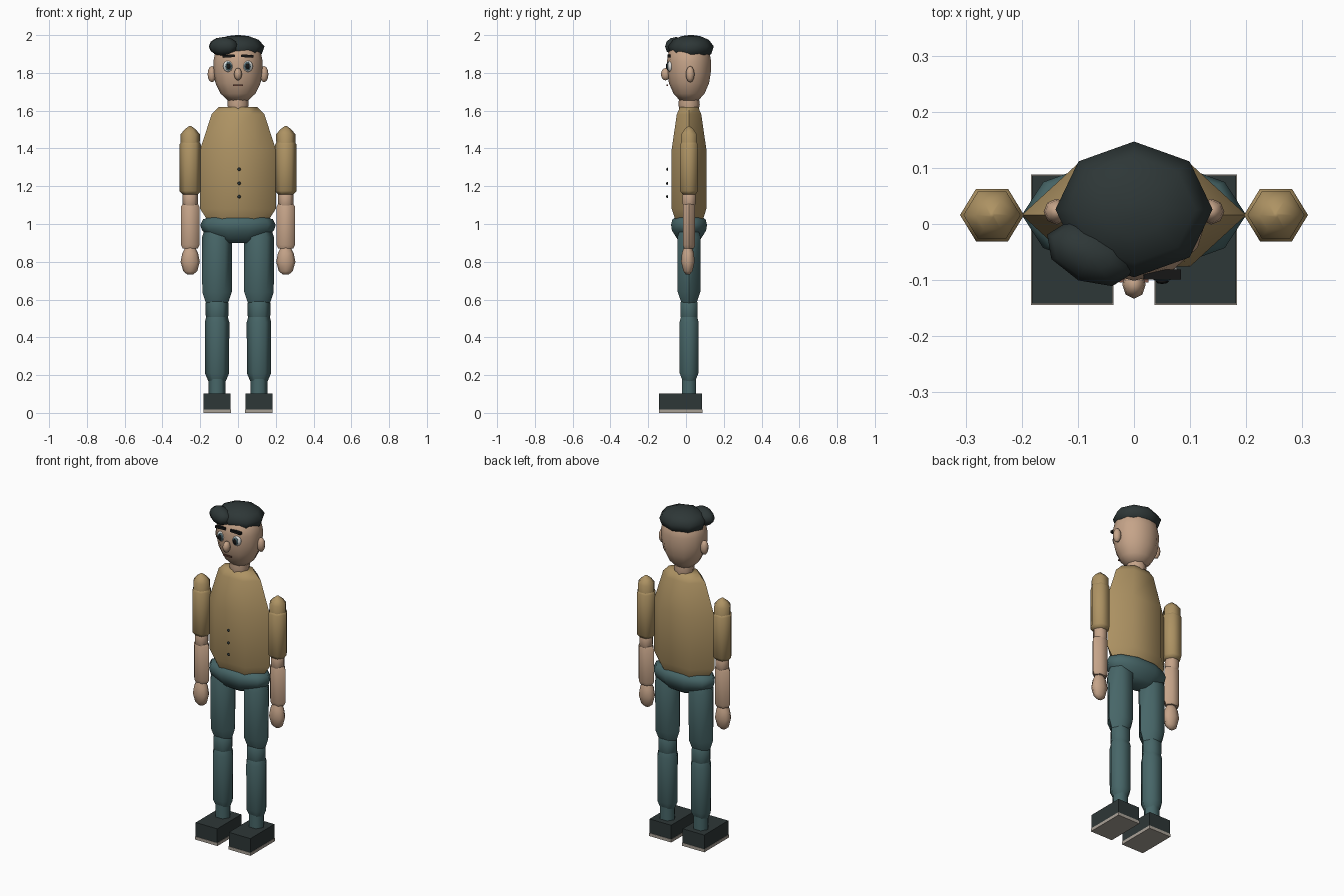
import bpy, bmesh, math
from mathutils import Matrix

CY = 0.016  # body centre line in y


def material(name, rgb):
    m = bpy.data.materials.new(name)
    m.diffuse_color = (*rgb, 1)
    return m


SKIN = material("skin", (0.56, 0.37, 0.25))
SHIRT = material("tan_shirt", (0.42, 0.29, 0.125))
TROUSER = material("teal_trousers", (0.063, 0.133, 0.138))
DARK = material("charcoal", (0.027, 0.038, 0.038))
SOLE = material("sole_grey", (0.40, 0.36, 0.31))
WHITE = material("eye_white", (0.75, 0.75, 0.73))
IRIS = material("iris_blue_grey", (0.07, 0.13, 0.15))
BLACK = material("black", (0.008, 0.008, 0.008))
LIP = material("lip_brown", (0.22, 0.09, 0.06))


def finish(name, bm, mat, angle=65):
    bmesh.ops.recalc_face_normals(bm, faces=bm.faces)
    me = bpy.data.meshes.new(name)
    bm.to_mesh(me)
    bm.free()
    me.materials.append(mat)
    for p in me.polygons:
        p.use_smooth = True
    me.set_sharp_from_angle(angle=math.radians(angle))
    ob = bpy.data.objects.new(name, me)
    bpy.context.collection.objects.link(ob)
    return ob


def loft(name, mat, x, y, rings, sides=6, angle=65):
    """Stack of elliptical rings (z, rx, ry) closed at both ends."""
    bm = bmesh.new()
    rows = []
    for z, rx, ry in rings:
        rows.append([bm.verts.new((x + rx * math.cos(math.tau * i / sides),
                                   y + ry * math.sin(math.tau * i / sides), z))
                     for i in range(sides)])
    for a, b in zip(rows, rows[1:]):
        for i in range(sides):
            j = (i + 1) % sides
            bm.faces.new((a[i], a[j], b[j], b[i]))
    bm.faces.new(rows[0][::-1])
    bm.faces.new(rows[-1])
    return finish(name, bm, mat, angle)


def ball(name, mat, loc, size, seg=8, rings=6, turn=0, angle=65):
    bm = bmesh.new()
    bmesh.ops.create_uvsphere(bm, u_segments=seg, v_segments=rings, radius=1)
    bm.transform(Matrix.Translation(loc) @ Matrix.Rotation(math.radians(turn), 4, 'Z')
                 @ Matrix.Diagonal((*size, 1)))
    return finish(name, bm, mat, angle)


def box(name, mat, loc, size, tilt=0):
    bm = bmesh.new()
    bmesh.ops.create_cube(bm, size=1)
    bm.transform(Matrix.Translation(loc) @ Matrix.Rotation(math.radians(tilt), 4, 'Y')
                 @ Matrix.Diagonal((*size, 1)))
    return finish(name, bm, mat, 30)


# Torso, pelvis, neck
loft("torso", SHIRT, 0, CY, [(1.025, 0.165, 0.085), (1.08, 0.2, 0.106), (1.395, 0.2, 0.106),
                             (1.58, 0.14, 0.075), (1.62, 0.10, 0.055)])
loft("pelvis", TROUSER, 0, CY, [(0.90, 0.07, 0.035), (0.92, 0.135, 0.065), (0.965, 0.19, 0.095),
                                (0.995, 0.2, 0.1), (1.025, 0.185, 0.092), (1.045, 0.12, 0.06)], 10)
loft("neck", SKIN, 0, CY, [(1.60, 0.05, 0.05), (1.635, 0.057, 0.057), (1.68, 0.05, 0.05)], 8)

# Shirt buttons
for i, z in enumerate((1.29, 1.215, 1.145)):
    ball(f"button_{i + 1}", DARK, (0.006, -0.1, z), (0.009, 0.005, 0.009), 8, 4)

# Limbs
for side, s in (("left", 1), ("right", -1)):
    ax, lx = s * 0.253, s * 0.111
    loft(side + "_shoulder", SHIRT, ax, CY, [(1.40, 0.05, 0.048), (1.475, 0.051, 0.048),
                                             (1.50, 0.03, 0.029), (1.52, 0.004, 0.004)])
    loft(side + "_upper_arm", SHIRT, ax, CY, [(1.155, 0.04, 0.038), (1.175, 0.057, 0.054),
                                              (1.42, 0.057, 0.054), (1.44, 0.045, 0.042)])
    loft(side + "_elbow", SKIN, ax, CY, [(1.09, 0.035, 0.033), (1.11, 0.042, 0.04),
                                         (1.15, 0.042, 0.04), (1.17, 0.035, 0.033)])
    loft(side + "_forearm", SKIN, ax, CY, [(0.87, 0.04, 0.03), (0.89, 0.05, 0.038),
                                           (1.09, 0.05, 0.038), (1.11, 0.038, 0.03)])
    loft(side + "_hand", SKIN, ax, CY - 0.006, [(0.732, 0.015, 0.01), (0.75, 0.037, 0.024),
                                                (0.80, 0.051, 0.036), (0.845, 0.042, 0.032),
                                                (0.875, 0.027, 0.022)], 8)
    loft(side + "_thigh", TROUSER, lx, CY, [(0.58, 0.058, 0.045), (0.64, 0.078, 0.069),
                                            (0.93, 0.08, 0.071), (0.985, 0.06, 0.05)])
    loft(side + "_knee", TROUSER, lx, CY, [(0.49, 0.05, 0.045), (0.515, 0.06, 0.053),
                                           (0.58, 0.06, 0.053), (0.60, 0.05, 0.045)])
    loft(side + "_shin", TROUSER, lx, CY, [(0.165, 0.045, 0.037), (0.21, 0.064, 0.057),
                                           (0.48, 0.065, 0.058), (0.515, 0.055, 0.048)])
    loft(side + "_ankle", TROUSER, lx, CY, [(0.09, 0.046, 0.043), (0.18, 0.046, 0.043)])
    box(side + "_shoe", DARK, (s * 0.11, -0.028, 0.06), (0.143, 0.228, 0.084))
    box(side + "_sole", SOLE, (s * 0.11, -0.028, 0.009), (0.147, 0.232, 0.018))

# Head
loft("head", SKIN, 0, CY, [(1.655, 0.055, 0.05), (1.69, 0.092, 0.082), (1.745, 0.119, 0.106),
                           (1.80, 0.130, 0.115), (1.86, 0.131, 0.117), (1.91, 0.12, 0.108),
                           (1.95, 0.085, 0.075)], 12)
ball("nose", SKIN, (0, -0.108, 1.793), (0.021, 0.025, 0.033))
box("mouth", LIP, (0, -0.1, 1.735), (0.052, 0.008, 0.007))

# Ears, eyes and brows
for side, s in (("left", 1), ("right", -1)):
    ball(side + "_ear", SKIN, (s * 0.138, CY + 0.006, 1.793), (0.023, 0.023, 0.043))
    ball(side + "_eye", WHITE, (s * 0.05, -0.083, 1.835), (0.029, 0.016, 0.031), 12, 8)
    ball(side + "_iris", IRIS, (s * 0.05, -0.095, 1.835), (0.019, 0.008, 0.023), 10, 6)
    ball(side + "_pupil", BLACK, (s * 0.05, -0.102, 1.835), (0.012, 0.005, 0.015), 8, 6)
    box(side + "_brow", BLACK, (s * 0.05, -0.09, 1.889), (0.066, 0.018, 0.014), s * 3)

# Flat cap: crown plus a soft peak pulled to one side
loft("cap_crown", DARK, 0, 0.026, [(1.885, 0.10, 0.086), (1.90, 0.126, 0.108), (1.94, 0.14, 0.121),
                                   (1.975, 0.11, 0.095), (1.995, 0.055, 0.048),
                                   (2.0, 0.01, 0.01)], 8)
ball("cap_peak", DARK, (-0.078, -0.053, 1.94), (0.084, 0.052, 0.05), 8, 6, -24)
